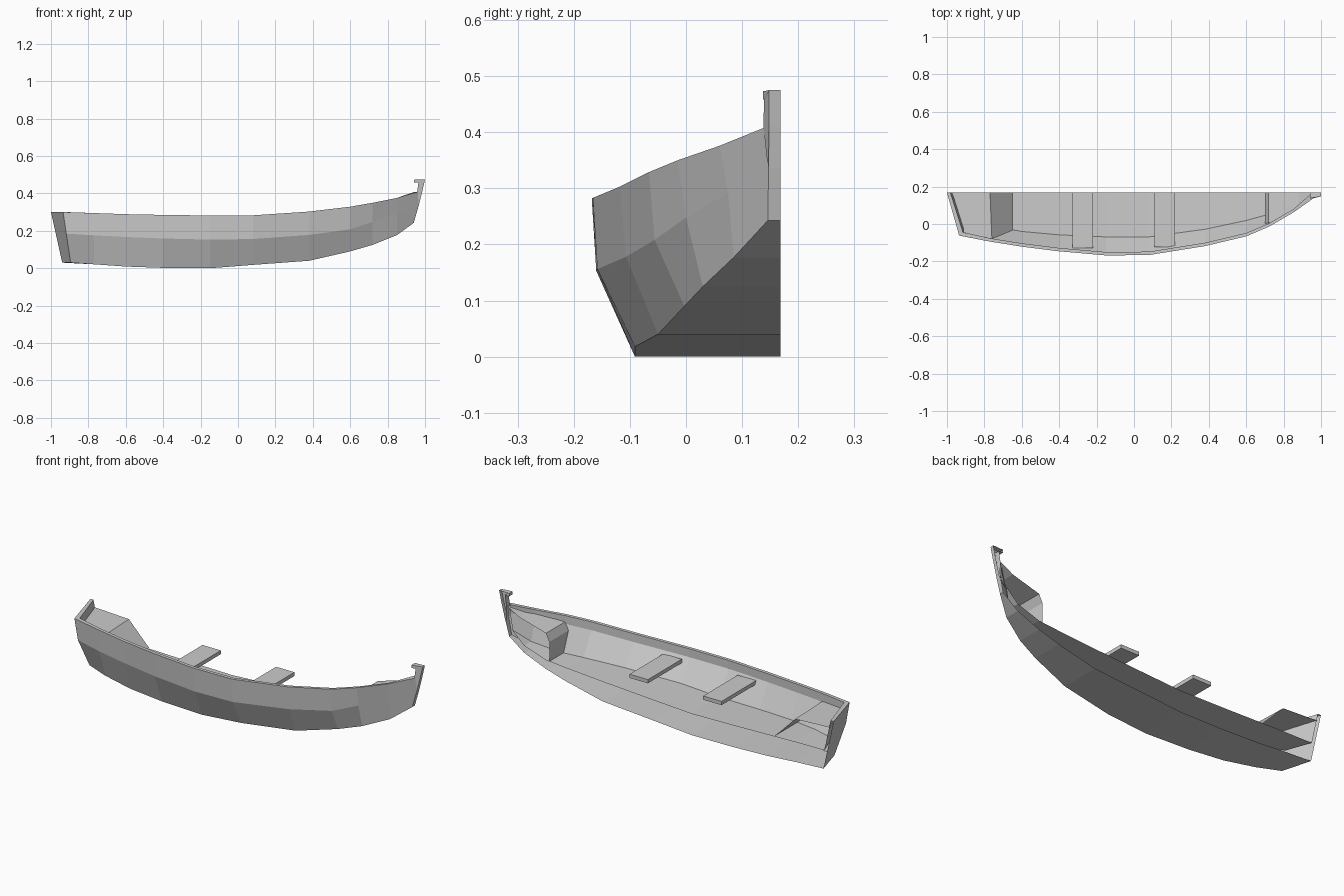
import bpy

CUT = 0.168      # the model is a half boat, open along this plane
RIM = 0.018      # width of the gunwale rim


def make(name, verts, faces):
    mesh = bpy.data.meshes.new(name)
    mesh.from_pydata(verts, [], faces)
    mesh.update()
    obj = bpy.data.objects.new(name, mesh)
    bpy.context.collection.objects.link(obj)
    return obj


def loft(name, rows):
    """Skin consecutive rows of points with quads."""
    n = len(rows[0])
    verts = [p for row in rows for p in row]
    faces = [(i * n + j, (i + 1) * n + j, (i + 1) * n + j + 1, i * n + j + 1)
             for i in range(len(rows) - 1) for j in range(n - 1)]
    return make(name, verts, faces)


# stations: x, then (y, z) of bottom edge, chine and gunwale
stations = [
    (-0.77, -0.030, 0.021, -0.087, 0.176, -0.094, 0.295),
    (-0.60, -0.062, 0.009, -0.113, 0.167, -0.121, 0.289),
    (-0.40, -0.080, 0.002, -0.138, 0.159, -0.146, 0.285),
    (-0.15, -0.091, 0.000, -0.160, 0.153, -0.168, 0.282),
    (0.08, -0.091, 0.018, -0.158, 0.156, -0.166, 0.283),
    (0.38, -0.050, 0.040, -0.107, 0.178, -0.118, 0.303),
    (0.60, -0.003, 0.090, -0.056, 0.208, -0.066, 0.329),
    (0.72, 0.030, 0.125, 0.000, 0.248, -0.015, 0.350),
    (0.85, 0.085, 0.177, 0.075, 0.292, 0.060, 0.376),
]
ribs = [[(x, yb, zb), (x, yc, zc), (x, yg, zg)]
        for x, yb, zb, yc, zc, yg, zg in stations]
stern = [(-0.895, 0.010, 0.030), (-0.918, -0.056, 0.185), (-0.935, -0.062, 0.30)]
bow = [(0.94, 0.146, 0.243), (0.966, 0.147, 0.335), (0.962, 0.139, 0.408)]
ribs = [stern] + ribs + [bow]
# height of the raised inner floor at each rib
floor_z = [0.13, 0.128, 0.124, 0.119, 0.115, 0.128, 0.146, 0.162, 0.172, 0.215, 0.28]

# hull: bottom, outer planks, rim, inner lip, sloping inner wall, raised floor
rows = []
for i, ((b, c, g), fz) in enumerate(zip(ribs, floor_z)):
    first, last = i == 0, i == len(ribs) - 1
    dx = 0.02 if first else -0.02 if last else 0
    lip_y = min(g[1] + RIM, CUT - 0.004)
    edge_y = min(b[1] + 0.022, CUT - 0.002)
    edge_x = b[0] if first else b[0] + dx
    rows.append([(-0.94 if first else b[0], CUT, b[2]), b, c, g,
                 (g[0] + dx, lip_y, g[2]), (g[0] + dx, lip_y, g[2] - 0.045),
                 (edge_x, edge_y, fz),
                 (-0.945 if first else edge_x, CUT, fz)])
loft("hull", rows)

# transom: outer face, top edge and inner face down to the floor
outer = [(-0.94, CUT, 0.03)] + stern + [(-1.0, CUT, 0.30)]
inner = [rows[0][7], rows[0][6], rows[0][5], rows[0][4], (-0.982, CUT, 0.30)]
make("transom", outer + inner,
     [(0, 4, 3, 2, 1), (5, 6, 7, 8, 9), (3, 4, 9, 8)])

# stem post with a small hook at the top, tapering towards the front
post = [(0.94, 0.146, 0.243), (0.966, 0.147, 0.335), (0.985, 0.148, 0.41),
        (1.0, 0.148, 0.475), (0.94, 0.137, 0.473), (0.94, 0.137, 0.458),
        (0.965, 0.139, 0.458), (0.957, 0.138, 0.405), (0.958, 0.146, 0.335)]
n = len(post)
make("stem_post", post + [(x, CUT, z) for x, y, z in post],
     [tuple(range(n))] + [(i, i + n, (i + 1) % n + n, (i + 1) % n) for i in range(n)])

# end seats: thin folded sheets
loft("stern_seat", [
    [(-0.91, -0.045, 0.262), (-0.978, CUT, 0.262)],
    [(-0.76, -0.078, 0.252), (-0.77, CUT, 0.252)],
    [(-0.65, -0.036, 0.130), (-0.65, CUT, 0.130)]])
loft("bow_seat", [[(x, y, z), (x, CUT, z)] for x, y, z in (
    (0.95, 0.145, 0.400), (0.88, 0.085, 0.362), (0.72, 0.005, 0.317),
    (0.70, 0.003, 0.275), (0.70, 0.045, 0.170))])

# two cross benches
for name, x0, x1, y0 in (("rear_bench", -0.33, -0.22, -0.128),
                         ("front_bench", 0.11, 0.22, -0.122)):
    bpy.ops.mesh.primitive_cube_add(size=1, location=((x0 + x1) / 2, (y0 + CUT) / 2, 0.22))
    bench = bpy.context.object
    bench.name = name
    bench.scale = (x1 - x0, CUT - y0, 0.02)
